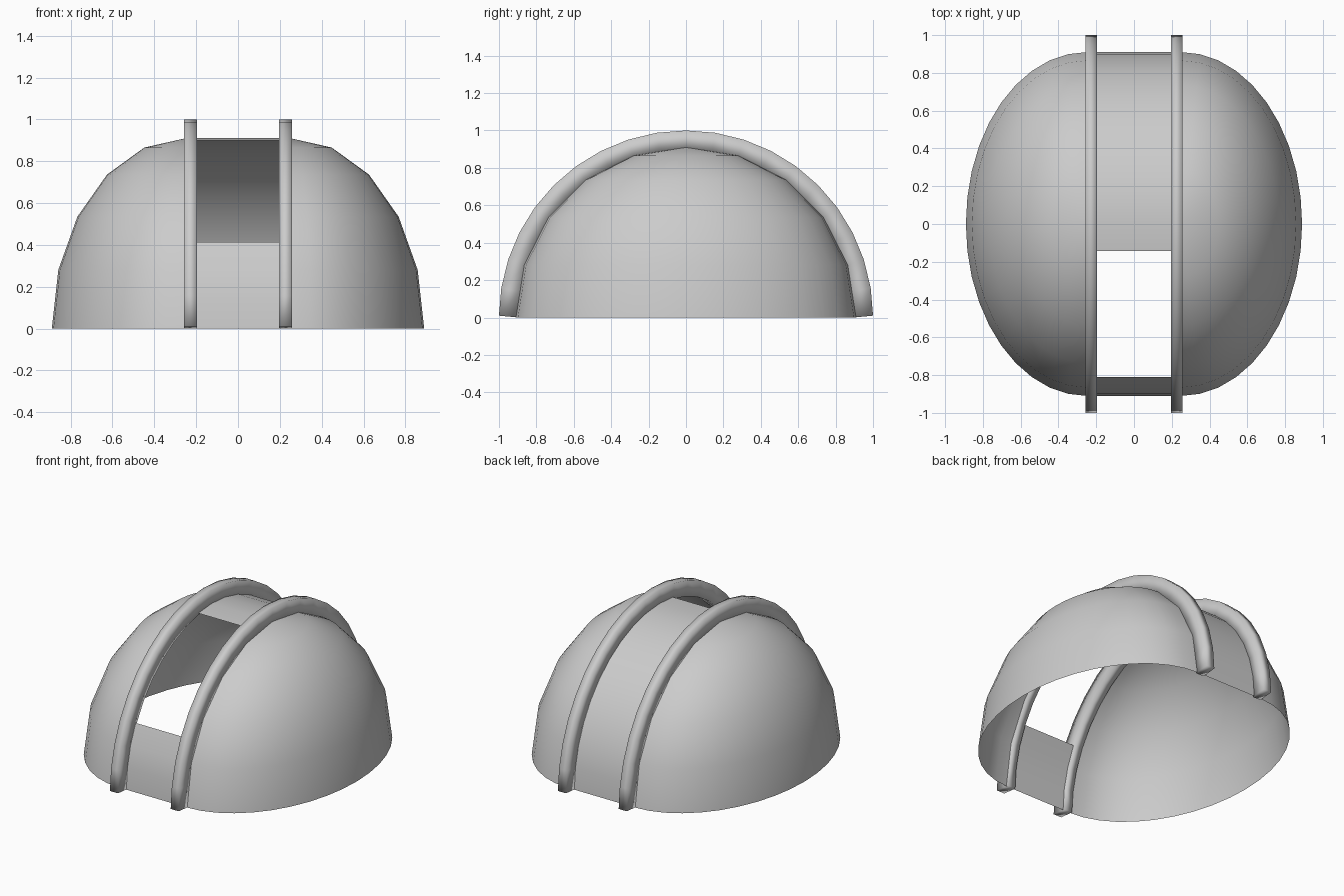
import bpy, bmesh
from math import sin, cos, radians

if "Cube" in bpy.data.objects:
    bpy.data.objects.remove(bpy.data.objects["Cube"])

R = 0.91        # dome radius
SEAM = 0.25     # where each half dome meets its rail
BULGE = 0.64    # sideways reach of each half dome


def finish(name, bm, angle=None):
    bmesh.ops.remove_doubles(bm, verts=bm.verts, dist=1e-5)
    bmesh.ops.recalc_face_normals(bm, faces=bm.faces)
    mesh = bpy.data.meshes.new(name)
    bm.to_mesh(mesh)
    bm.free()
    ob = bpy.data.objects.new(name, mesh)
    bpy.context.collection.objects.link(ob)
    for p in mesh.polygons:
        p.use_smooth = True
    return ob


def skin(bm, rows, closed=False):
    """Join rows of points into a quad sheet, or a tube when closed."""
    vs = [[bm.verts.new(p) for p in row] for row in rows]
    n = len(vs[0])
    for a, b in zip(vs, vs[1:]):
        for i in range(n if closed else n - 1):
            j = (i + 1) % n
            bm.faces.new((a[i], a[j], b[j], b[i]))
    return vs


def arc(r, deg):
    return -r * cos(radians(deg)), r * sin(radians(deg))


for side, s in (("left", -1), ("right", 1)):
    # half dome: quarter sphere squashed sideways
    bm = bmesh.new()
    rows = []
    for k in range(6):
        lat = radians(18 * k)
        rows.append([(s * (SEAM + BULGE * cos(lat) * cos(radians(lon))),
                      R * cos(lat) * sin(radians(lon)), R * sin(lat))
                     for lon in range(-90, 91, 9)])
    skin(bm, rows)
    bmesh.ops.dissolve_degenerate(bm, dist=1e-5, edges=bm.edges)
    dome = finish(side + "_half_dome", bm)

    # raised arched rail along the shutter opening
    bm = bmesh.new()
    rows = []
    for a in range(0, 181, 9):
        yi, zi = arc(0.897, a)
        yo, zo = arc(1.0, a)
        zo = max(zo, 0.01)
        rows.append([(s * 0.197, yi, zi), (s * 0.197, yo, zo),
                     (s * 0.257, yo, zo), (s * 0.257, yi, zi)])
    vs = skin(bm, rows, closed=True)
    bm.faces.new(vs[0])
    bm.faces.new(vs[-1])
    finish(side + "_rail", bm)


def strip(name, start, end):
    bm = bmesh.new()
    skin(bm, [[(x, *arc(R, a)) for x in (-0.2, 0.2)]
              for a in range(start, end + 1, 9)])
    finish(name, bm)


# curved panels between the rails, leaving the viewing slot open
strip("front_sill", 0, 27)
strip("rear_panel", 81, 180)
